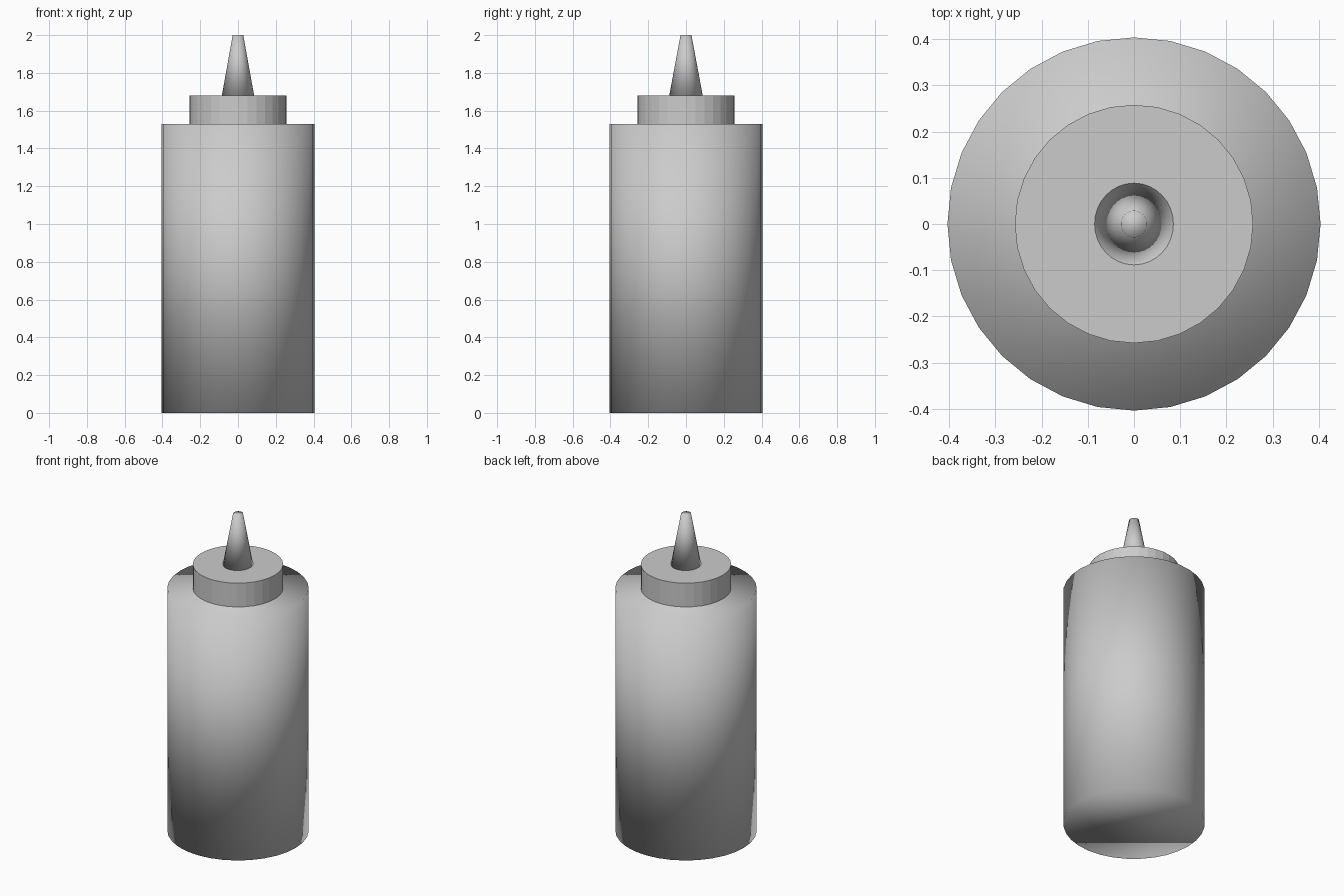
import bpy

if "Cube" in bpy.data.objects:
    bpy.data.objects.remove(bpy.data.objects["Cube"])


def frustum(name, r_bottom, r_top, z0, z1, smooth, sides=32):
    bpy.ops.mesh.primitive_cone_add(
        vertices=sides, radius1=r_bottom, radius2=r_top,
        depth=z1 - z0, location=(0, 0, (z0 + z1) / 2))
    ob = bpy.context.object
    ob.name = name
    for face in ob.data.polygons:
        face.use_smooth = smooth
    return ob


# Bottle body: fully smooth shaded, including the end caps
frustum("bottle_body", 0.404, 0.404, 0.0, 1.53, True)

# Faceted screw cap
frustum("screw_cap", 0.258, 0.258, 1.53, 1.68, False)

# Tapered nozzle, very slightly narrower across x
nozzle = frustum("nozzle", 0.0885, 0.029, 1.68, 2.0, True)
nozzle.scale.x = 0.965
